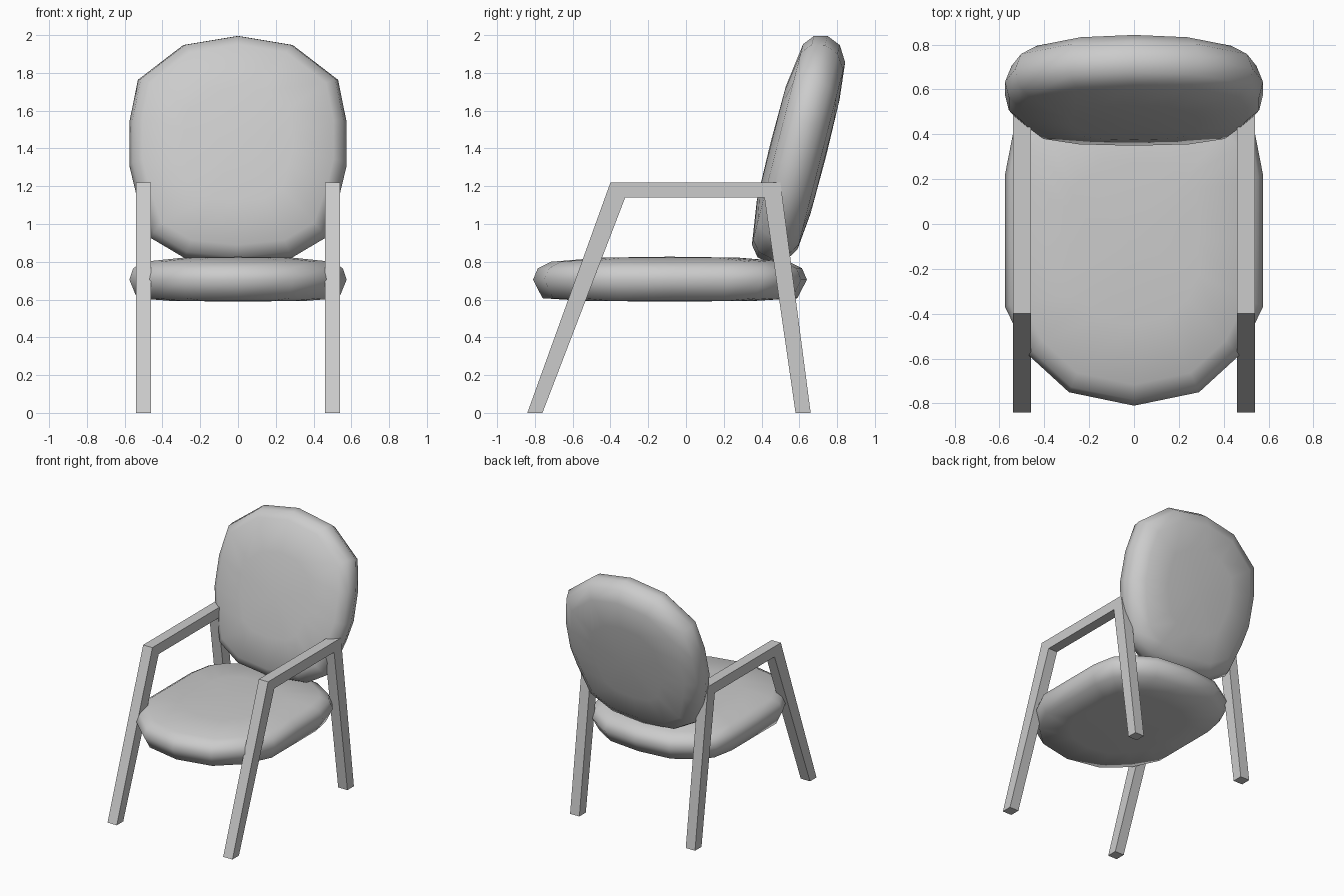
import bpy, bmesh, math

if "Cube" in bpy.data.objects:
    bpy.data.objects.remove(bpy.data.objects["Cube"])


def finish(bm, name):
    bmesh.ops.recalc_face_normals(bm, faces=bm.faces[:])
    mesh = bpy.data.meshes.new(name)
    bm.to_mesh(mesh)
    bm.free()
    obj = bpy.data.objects.new(name, mesh)
    bpy.context.collection.objects.link(obj)
    return obj


def cushion(name, half, rings, low, high, cy=0.0):
    """Loft a mirrored half outline through (scale, height) rings, closed by two poles."""
    outline = half + [(-x, y) for x, y in half[-2:0:-1]]
    n = len(outline)
    bm = bmesh.new()
    loops = [[bm.verts.new((x * s, cy + (y - cy) * s, h)) for x, y in outline]
             for s, h in rings]
    for a, b in zip(loops, loops[1:]):
        for i in range(n):
            j = (i + 1) % n
            bm.faces.new((a[i], a[j], b[j], b[i]))
    for loop, h in ((loops[0], low), (loops[-1], high)):
        pole = bm.verts.new((0, cy, h))
        for i in range(n):
            bm.faces.new((loop[i], loop[(i + 1) % n], pole))
    for f in bm.faces:
        f.smooth = True
    return finish(bm, name)


# Seat cushion: flat underside, gently domed top
cushion("seat",
        [(0, -.81), (.29, -.75), (.47, -.585), (.575, -.37), (.575, -.08),
         (.575, .22), (.54, .40), (.46, .50), (.28, .61), (0, .64)],
        [(.6, .592), (.93, .607), (1, .705), (.965, .765), (.87, .80), (.5, .822)],
        .59, .827, -.085)

# Backrest cushion: built flat, then stood up and leaned back
back = cushion("backrest",
               [(0, -.62), (.28, -.59), (.46, -.48), (.54, -.235), (.575, -.085),
                (.575, .155), (.53, .385), (.29, .575), (0, .625)],
               [(.5, -.145), (.82, -.125), (.95, -.075), (1, 0),
                (.97, .07), (.88, .115), (.5, .148)],
               -.15, .153)
back.location = (0, .595, 1.39)
back.rotation_euler = (math.radians(90 - 14.3), 0, 0)

# Side frame: front leg, armrest and rear leg in one extruded profile
bm = bmesh.new()
profile = [(-.84, 0), (-.40, 1.22), (.50, 1.22), (.66, 0),
           (.58, 0), (.415, 1.14), (-.322, 1.14), (-.76, 0)]
outer = [bm.verts.new((.54, y, z)) for y, z in profile]
inner = [bm.verts.new((.46, y, z)) for y, z in profile]
for i in range(8):
    j = (i + 1) % 8
    bm.faces.new((outer[i], outer[j], inner[j], inner[i]))
for side in (outer, inner):
    for a, b, c, d in ((0, 1, 6, 7), (1, 2, 5, 6), (2, 3, 4, 5)):
        bm.faces.new((side[a], side[b], side[c], side[d]))
frame = finish(bm, "leg_and_arm_frame")
frame.modifiers.new("mirror", 'MIRROR')
